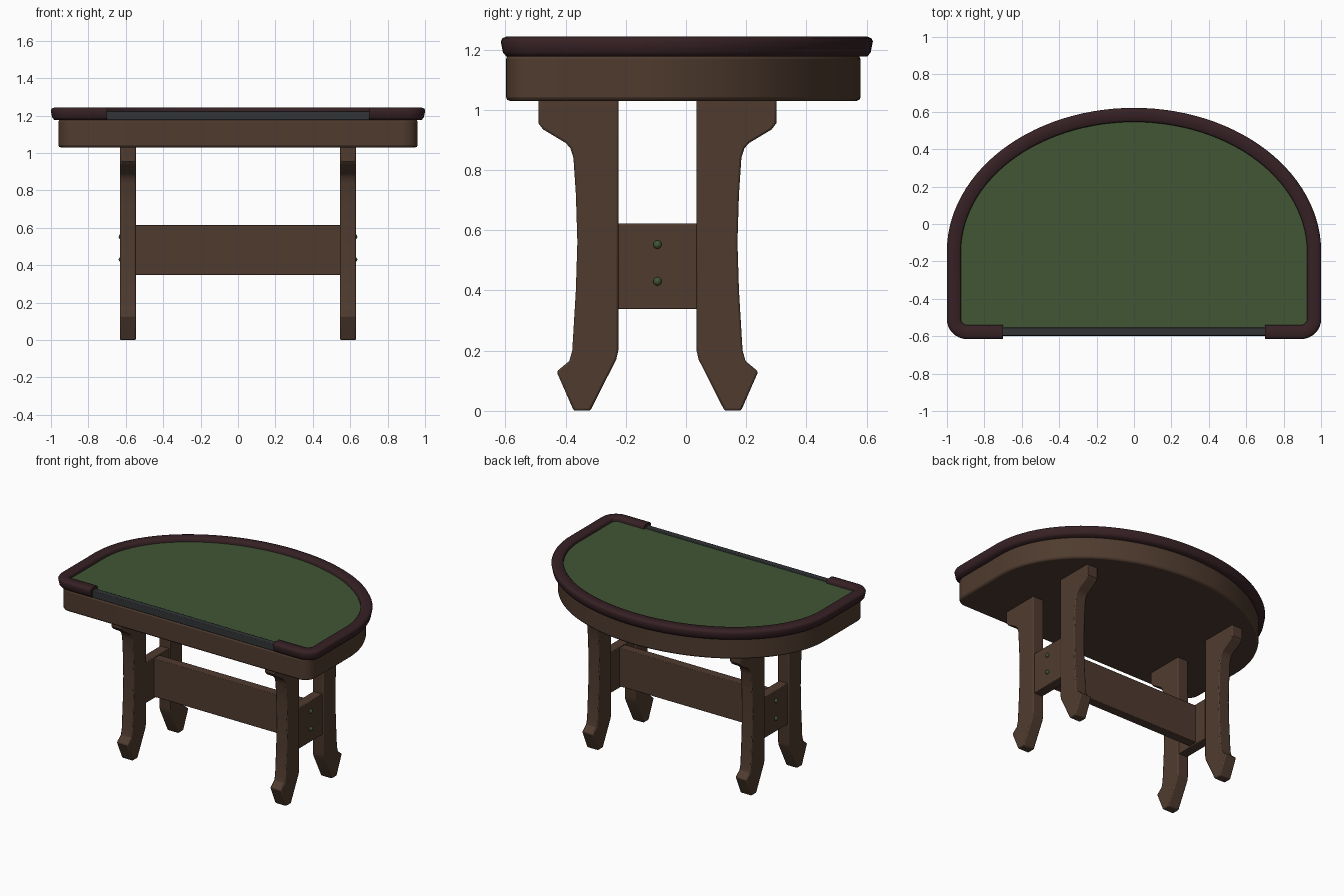
import bpy, bmesh, math
from mathutils import Vector

if "Cube" in bpy.data.objects:
    bpy.data.objects.remove(bpy.data.objects["Cube"])


def material(name, rgb):
    m = bpy.data.materials.new(name)
    m.diffuse_color = (*rgb, 1)
    m.use_nodes = True
    m.node_tree.nodes["Principled BSDF"].inputs["Base Color"].default_value = m.diffuse_color
    return m


WOOD = material("brown wood", (0.078, 0.044, 0.028))
FELT = material("green felt", (0.052, 0.092, 0.034))
RAIL = material("dark maroon leather", (0.037, 0.015, 0.018))
GREY = material("dark grey metal", (0.031, 0.033, 0.036))


def make(name, bm, mat, bevel=0.0, segments=2, angle=30):
    bmesh.ops.recalc_face_normals(bm, faces=bm.faces)
    me = bpy.data.meshes.new(name)
    bm.to_mesh(me)
    bm.free()
    me.materials.append(mat)
    ob = bpy.data.objects.new(name, me)
    bpy.context.collection.objects.link(ob)
    if bevel:
        b = ob.modifiers.new("bevel", 'BEVEL')
        b.width, b.segments = bevel, segments
        b.limit_method, b.angle_limit = 'ANGLE', math.radians(40)
    bpy.ops.object.select_all(action='DESELECT')
    ob.select_set(True)
    bpy.context.view_layer.objects.active = ob
    bpy.ops.object.shade_smooth_by_angle(angle=math.radians(angle))
    return ob


def prism(pts, direction):
    """Extrude a closed 3D outline along a direction."""
    bm = bmesh.new()
    f = bm.faces.new([bm.verts.new(p) for p in pts])
    r = bmesh.ops.extrude_face_region(bm, geom=[f])
    bmesh.ops.translate(bm, vec=direction,
                        verts=[v for v in r["geom"] if isinstance(v, bmesh.types.BMVert)])
    return bm


def box(name, x0, x1, y0, y1, z0, z1, mat, bevel=0.004):
    bm = prism([(x0, y0, z0), (x1, y0, z0), (x1, y1, z0), (x0, y1, z0)], (0, 0, z1 - z0))
    return make(name, bm, mat, bevel)


def d_path(hx, top, front, r, cy=-0.15, arc=56):
    """D-shaped outline, from front right corner round the back to front left."""
    pts = []
    for i in range(9):
        a = -math.pi / 2 + math.pi / 2 * i / 8
        pts.append((hx - r + r * math.cos(a), front + r + r * math.sin(a)))
    for i in range(arc + 1):
        a = math.pi * i / arc
        pts.append((hx * math.cos(a), cy + (top - cy) * math.sin(a)))
    for i in range(9):
        a = math.pi + math.pi / 2 * i / 8
        pts.append((-hx + r + r * math.cos(a), front + r + r * math.sin(a)))
    return pts


# table body and felt bed
outline = d_path(0.96, 0.58, -0.598, 0.08)
make("apron", prism([(x, y, 1.03) for x, y in outline], (0, 0, 0.15)), WOOD, 0.012)
outline = d_path(0.94, 0.56, -0.556, 0.05)
make("felt_surface", prism([(x, y, 1.175) for x, y in outline], (0, 0, 0.042)), FELT)

# padded rail: cross-section swept along the open D path
path = [(0.70, -0.577)] + d_path(0.9625, 0.5825, -0.577, 0.07) + [(-0.70, -0.577)]
section = [(-0.037, 1.19), (-0.037, 1.234), (-0.028, 1.243), (0.020, 1.243), (0.033, 1.238),
           (0.0385, 1.227), (0.031, 1.190), (0.020, 1.177), (-0.028, 1.177)]
bm = bmesh.new()
rings = []
for i, p in enumerate(path):
    a, b = Vector(path[max(i - 1, 0)]), Vector(path[min(i + 1, len(path) - 1)])
    t = (b - a).normalized()
    n = Vector((t.y, -t.x))
    rings.append([bm.verts.new((p[0] + n.x * o, p[1] + n.y * o, z)) for o, z in section])
k = len(section)
for r0, r1 in zip(rings, rings[1:]):
    for j in range(k):
        bm.faces.new((r0[j], r0[(j + 1) % k], r1[(j + 1) % k], r1[j]))
bm.faces.new(rings[0])
bm.faces.new(rings[-1])
make("rail", bm, RAIL, angle=50)

# chip tray bar along the open front
box("front_bar", -0.705, 0.705, -0.596, -0.554, 1.177, 1.224, GREY)

# legs: one profile in y-z, mirrored about the trestle centre
MID = -0.095
profile = [(-0.225, 1.04), (-0.225, 0.20), (-0.232, 0.17), (-0.318, 0.0), (-0.373, 0.0),
           (-0.43, 0.13), (-0.388, 0.165), (-0.378, 0.20), (-0.366, 0.40), (-0.361, 0.56),
           (-0.366, 0.72), (-0.374, 0.84), (-0.384, 0.872), (-0.40, 0.89), (-0.475, 0.935),
           (-0.49, 0.955), (-0.49, 1.04)]
for side, sx in (("left", -1), ("right", 1)):
    for end in ("front", "back"):
        pts = [(sx * 0.546, y if end == "front" else 2 * MID - y, z) for y, z in profile]
        make(f"{end}_{side}_leg", prism(pts, (sx * 0.085, 0, 0)), WOOD, 0.007)
    # panel between the legs
    box(f"{side}_cross_panel", sx * 0.555, sx * 0.622, -0.23, 0.04, 0.338, 0.622, WOOD)
    # bolt heads
    for n, z in enumerate((0.43, 0.552)):
        bm = bmesh.new()
        bmesh.ops.create_uvsphere(bm, u_segments=16, v_segments=10, radius=0.014)
        bmesh.ops.translate(bm, verts=bm.verts, vec=(sx * 0.624, MID, z))
        make(f"{side}_bolt_{n + 1}", bm, FELT)

# long stretcher joining the two ends
box("stretcher", -0.56, 0.56, MID - 0.032, MID + 0.032, 0.348, 0.614, WOOD)
